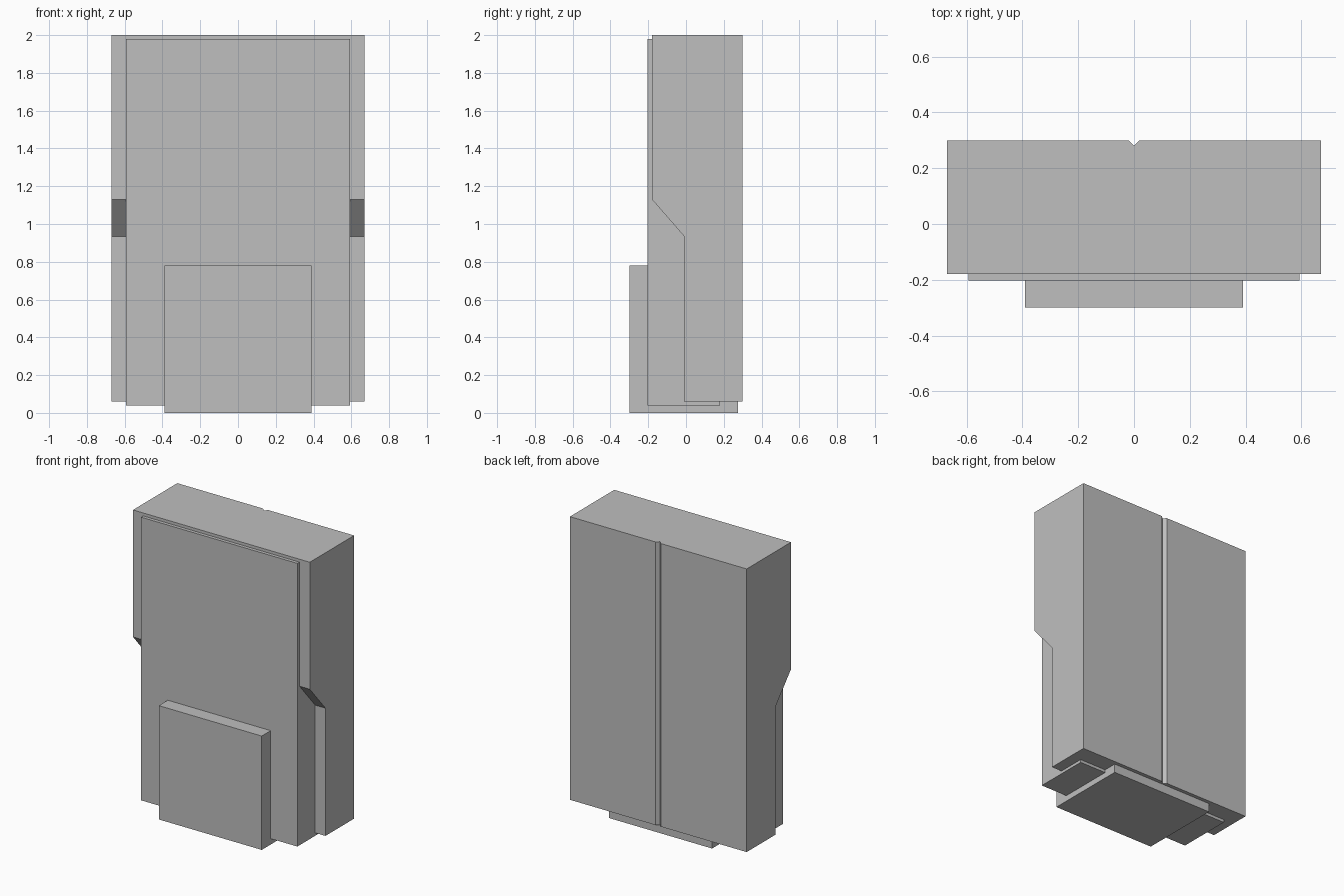
import bpy
import bmesh
from mathutils import Matrix, Vector

if "Cube" in bpy.data.objects:
    bpy.data.objects.remove(bpy.data.objects["Cube"], do_unlink=True)

# Single flat grey
grey = bpy.data.materials.new("plain_grey")
grey.use_nodes = True
colour = (0.52, 0.52, 0.52, 1)
grey.diffuse_color = colour
grey.node_tree.nodes["Principled BSDF"].inputs["Base Color"].default_value = colour


def finish(name, bm):
    bmesh.ops.recalc_face_normals(bm, faces=bm.faces)
    mesh = bpy.data.meshes.new(name)
    bm.to_mesh(mesh)
    bm.free()
    mesh.materials.append(grey)
    obj = bpy.data.objects.new(name, mesh)
    bpy.context.collection.objects.link(obj)
    return obj


def prism(name, points, along):
    """Extrude a flat outline along a vector."""
    bm = bmesh.new()
    face = bm.faces.new([bm.verts.new(p) for p in points])
    new = bmesh.ops.extrude_face_region(bm, geom=[face])["geom"]
    moved = [v for v in new if isinstance(v, bmesh.types.BMVert)]
    bmesh.ops.translate(bm, verts=moved, vec=along)
    return finish(name, bm)


def box(name, half_width, y0, y1, z0, z1):
    bm = bmesh.new()
    size = Matrix.Diagonal((2 * half_width, y1 - y0, z1 - z0, 1))
    place = Matrix.Translation((0, (y0 + y1) / 2, (z0 + z1) / 2))
    bmesh.ops.create_cube(bm, size=1, matrix=place @ size)
    return finish(name, bm)


# Main body: side profile with a sloped step at the front
half = 0.67
profile = [(-0.18, 2), (-0.18, 1.13), (-0.01, 0.935),
           (-0.01, 0.06), (0.3, 0.06), (0.3, 2)]
body = prism("main_body", [(-half, y, z) for y, z in profile],
             Vector((2 * half, 0, 0)))

# V groove down the middle of the back
groove = prism("groove_cutter",
               [(-0.04, 0.32, -0.1), (0.04, 0.32, -0.1), (0, 0.28, -0.1)],
               Vector((0, 0, 2.3)))
groove.hide_render = True
groove.hide_viewport = True
cut = body.modifiers.new("back_groove", "BOOLEAN")
cut.operation = "DIFFERENCE"
cut.solver = "EXACT"
cut.object = groove

# Front panel and the lower box that passes through it
box("front_panel", 0.592, -0.203, 0.18, 0.04, 1.98)
box("lower_box", 0.39, -0.3, 0.275, 0, 0.78)
